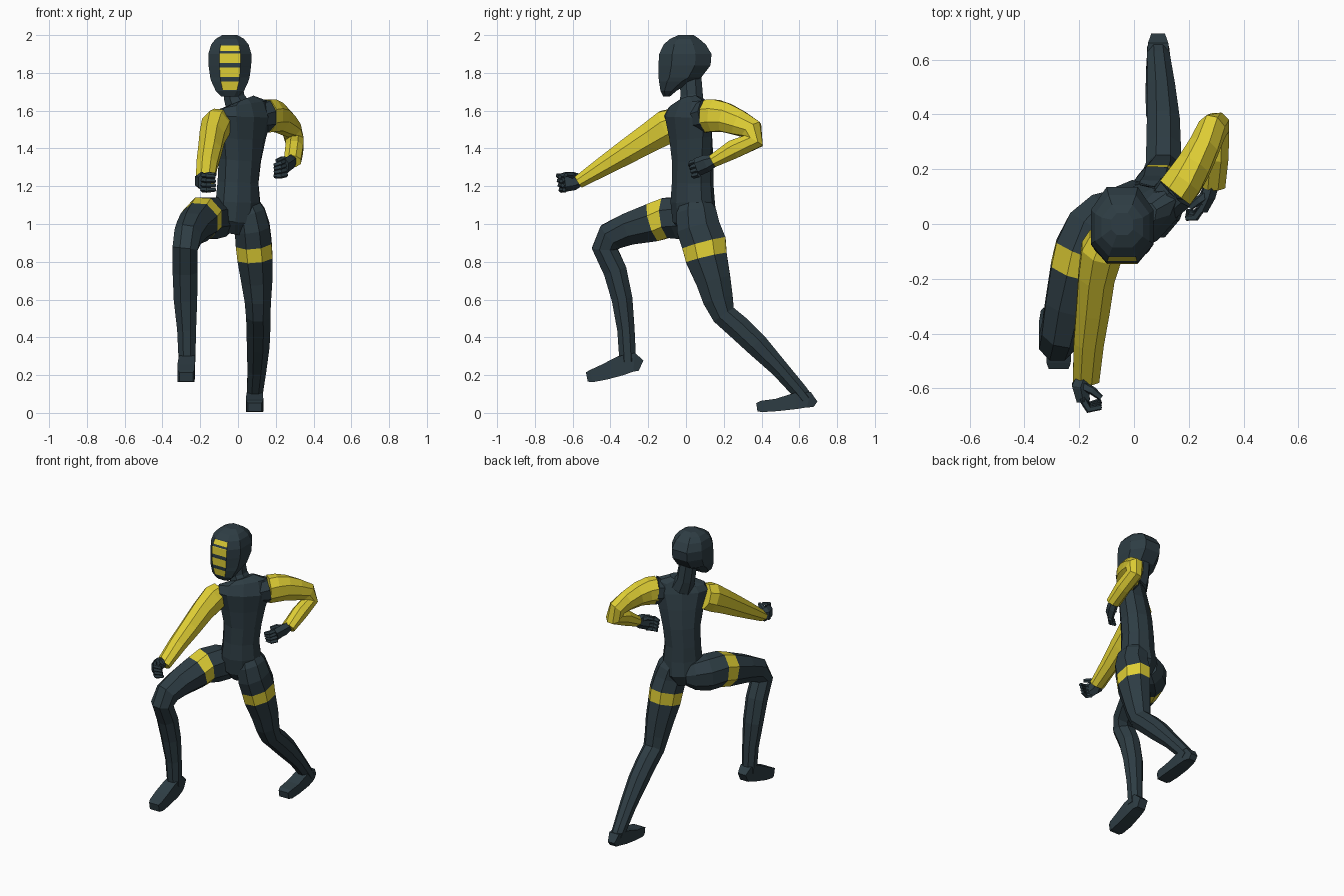
import bpy, bmesh, math
from mathutils import Vector


def material(name, rgb):
    m = bpy.data.materials.new(name)
    m.diffuse_color = (*rgb, 1)
    return m


DARK = material("dark slate suit", (0.027, 0.046, 0.057))
YELLOW = material("yellow trim", (0.74, 0.62, 0.035))


def outline_ring(n):
    """Unit outline with flats on the axes, reaching exactly 1 both ways."""
    k = 1 / math.cos(math.pi / n)
    return [(k * math.cos(math.tau * (i + .5) / n), k * math.sin(math.tau * (i + .5) / n))
            for i in range(n)]


def loft(name, rings, mats, rule=lambda seg, side: 0):
    bm = bmesh.new()
    vs = [[bm.verts.new(p) for p in r] for r in rings]
    n = len(vs[0])
    for s in range(len(vs) - 1):
        for i in range(n):
            j = (i + 1) % n
            f = bm.faces.new((vs[s][i], vs[s][j], vs[s + 1][j], vs[s + 1][i]))
            f.material_index = rule(s, i)
    bm.faces.new(vs[0])
    bm.faces.new(vs[-1][::-1])
    bmesh.ops.recalc_face_normals(bm, faces=bm.faces)
    me = bpy.data.meshes.new(name)
    bm.to_mesh(me)
    bm.free()
    for m in mats:
        me.materials.append(m)
    ob = bpy.data.objects.new(name, me)
    bpy.context.collection.objects.link(ob)
    return ob


def tube(name, pts, mats=(DARK,), ref=(1, 0, 0), n=8, band=None):
    """Faceted limb: each point is x, y, z, half width, half depth."""
    c = [Vector(p[:3]) for p in pts]
    rings = []
    for i, p in enumerate(pts):
        t = Vector()
        if i:
            t += (c[i] - c[i - 1]).normalized()
        if i < len(c) - 1:
            t += (c[i + 1] - c[i]).normalized()
        t.normalize()
        side = Vector(ref)
        side = (side - t * side.dot(t)).normalized()
        up = t.cross(side)
        rings.append([c[i] + side * a * p[3] + up * b * p[4] for a, b in outline_ring(n)])
    return loft(name, rings, mats, lambda s, i: 1 if s == band else 0)


# torso, twisted so the right shoulder leads
tw = math.radians(38)
tube("torso", [
    (-.02, 0.05, 0.95, .06, .06), (-.01, 0.045, 1.02, .12, .105),
    (0.00, 0.035, 1.12, .123, .105), (0.00, 0.035, 1.22, .112, .10),
    (0.01, 0.035, 1.34, .118, .097), (0.02, 0.025, 1.46, .14, .09),
    (0.03, 0.01, 1.57, .17, .085), (0.03, 0.015, 1.63, .15, .06),
    (0.02, 0.015, 1.655, .075, .045)], ref=(math.cos(tw), math.sin(tw), 0), n=10)
tube("neck", [(0.01, 0.03, 1.60, .07, .07), (-0.02, 0.03, 1.67, .055, .06),
              (-0.035, 0.025, 1.78, .052, .056)])

# head: z, half width, front y, back y
PROFILE = [(1.675, .045, -.12, -.085), (1.705, .075, -.135, -.05), (1.755, .098, -.143, .03),
           (1.775, .104, -.145, .08), (1.84, .113, -.146, .13), (1.90, .114, -.142, .135),
           (1.95, .099, -.118, .105), (1.98, .075, -.085, .07), (2.0, .04, -.04, .04)]


def head_at(z):
    for a, b in zip(PROFILE, PROFILE[1:]):
        if a[0] <= z <= b[0]:
            t = (z - a[0]) / (b[0] - a[0])
            return [u + (v - u) * t for u, v in zip(a, b)]


STRIPES = [(1.71, 1.754), (1.778, 1.828), (1.852, 1.903), (1.916, 1.945)]
half = [(.49, -1), (1, -.5), (1, .4), (.5, 1)]
outline = half + [(-x, y) for x, y in reversed(half)]   # last side is the face
levels = sorted({p[0] for p in PROFILE} | {z for s in STRIPES for z in s})
rings = []
for z in levels:
    _, w, f, b = head_at(z)
    rings.append([(-.043 + x * w, (f + b) / 2 + y * (b - f) / 2, z) for x, y in outline])


def face_stripe(s, i):
    mid = (levels[s] + levels[s + 1]) / 2
    return int(i == 7 and any(a < mid < b for a, b in STRIPES))


loft("head", rings, (DARK, YELLOW), face_stripe)

# right leg, lunging forward
tube("right_leg", [
    (-.05, .085, 1.02, .05, .06), (-.09, .045, 1.025, .085, .095),
    (-.145, -.02, 1.03, .105, .11),
    (-.185, -.10, 1.033, .105, .106), (-.205, -.17, 1.01, .10, .102),
    (-.24, -.30, .975, .085, .085), (-.265, -.395, .935, .073, .078),
    (-.28, -.43, .87, .067, .068), (-.28, -.375, .75, .066, .062),
    (-.278, -.338, .60, .062, .055), (-.272, -.318, .44, .05, .046),
    (-.27, -.308, .27, .044, .044)], (DARK, YELLOW), band=3)
tube("right_foot", [
    (-.27, -.238, .25, .03, .03), (-.27, -.275, .268, .04, .05),
    (-.27, -.345, .25, .043, .052), (-.275, -.43, .217, .046, .042),
    (-.275, -.50, .195, .044, .033), (-.275, -.525, .19, .036, .025)], n=4)

# left leg, trailing back
tube("left_leg", [
    (.035, .05, 1.13, .06, .07), (.058, .055, 1.06, .085, .105),
    (.075, .065, .98, .093, .115),
    (.083, .095, .898, .095, .118), (.09, .108, .82, .093, .11),
    (.10, .145, .70, .082, .092), (.105, .17, .60, .07, .08),
    (.107, .20, .52, .064, .064), (.108, .275, .455, .063, .064),
    (.107, .37, .365, .06, .062), (.10, .495, .235, .05, .047),
    (.09, .60, .115, .042, .042), (.088, .635, .07, .04, .04)], (DARK, YELLOW), band=3)
tube("left_foot", [
    (.088, .685, .045, .025, .018), (.088, .65, .07, .037, .042),
    (.088, .58, .063, .043, .043), (.088, .48, .042, .046, .033),
    (.088, .40, .034, .044, .03), (.088, .375, .03, .036, .022)], n=4)

# yellow sleeves; the left shoulder cap stays dark
tube("right_arm", [
    (-.10, -.055, 1.533, .065, .08), (-.118, -.10, 1.515, .075, .09),
    (-.137, -.19, 1.46, .066, .078), (-.15, -.31, 1.385, .061, .066),
    (-.165, -.43, 1.31, .055, .052), (-.175, -.57, 1.222, .048, .034)], (YELLOW,))
tube("left_shoulder", [
    (.10, .06, 1.56, .06, .07), (.15, .115, 1.572, .07, .086)])
tube("left_arm", [
    (.15, .115, 1.572, .07, .086), (.182, .155, 1.573, .069, .085),
    (.218, .21, 1.563, .062, .077), (.255, .28, 1.535, .055, .067),
    (.285, .345, 1.50, .05, .06), (.30, .357, 1.44, .048, .055),
    (.298, .25, 1.395, .047, .05), (.288, .14, 1.332, .045, .034)], (YELLOW,))

# hands: palm, thumb and four curled fingers each
tube("right_palm", [(-.18, -.55, 1.235, .025, .025), (-.195, -.59, 1.228, .032, .042),
                    (-.185, -.645, 1.222, .024, .045)], n=6)
tube("left_palm", [(.288, .16, 1.342, .025, .025), (.272, .11, 1.322, .026, .04),
                   (.248, .06, 1.302, .022, .042)], n=6)
R = .012
for i in range(4):
    d = i * .025
    tube(f"right_finger_{i + 1}", [
        (-.19, -.635, 1.258 - d, R, R), (-.165, -.677 + d * .2, 1.255 - d, R, R),
        (-.12, -.668 + d * .3, 1.25 - d * .9, .009, .009)], ref=(0, 0, 1), n=5)
    tube(f"left_finger_{i + 1}", [
        (.255, .07, 1.337 - d, R, R), (.225, .025 + d * .2, 1.322 - d * .9, R, R),
        (.19, .022 + d * .3, 1.31 - d * .75, .009, .009)], ref=(0, 0, 1), n=5)
tube("right_thumb", [(-.19, -.59, 1.25, .016, .016), (-.15, -.61, 1.262, .013, .013),
                     (-.12, -.635, 1.262, .009, .009)], ref=(0, 0, 1), n=5)
tube("left_thumb", [(.27, .11, 1.335, .016, .016), (.235, .085, 1.345, .013, .013),
                    (.205, .06, 1.335, .009, .009)], ref=(0, 0, 1), n=5)
